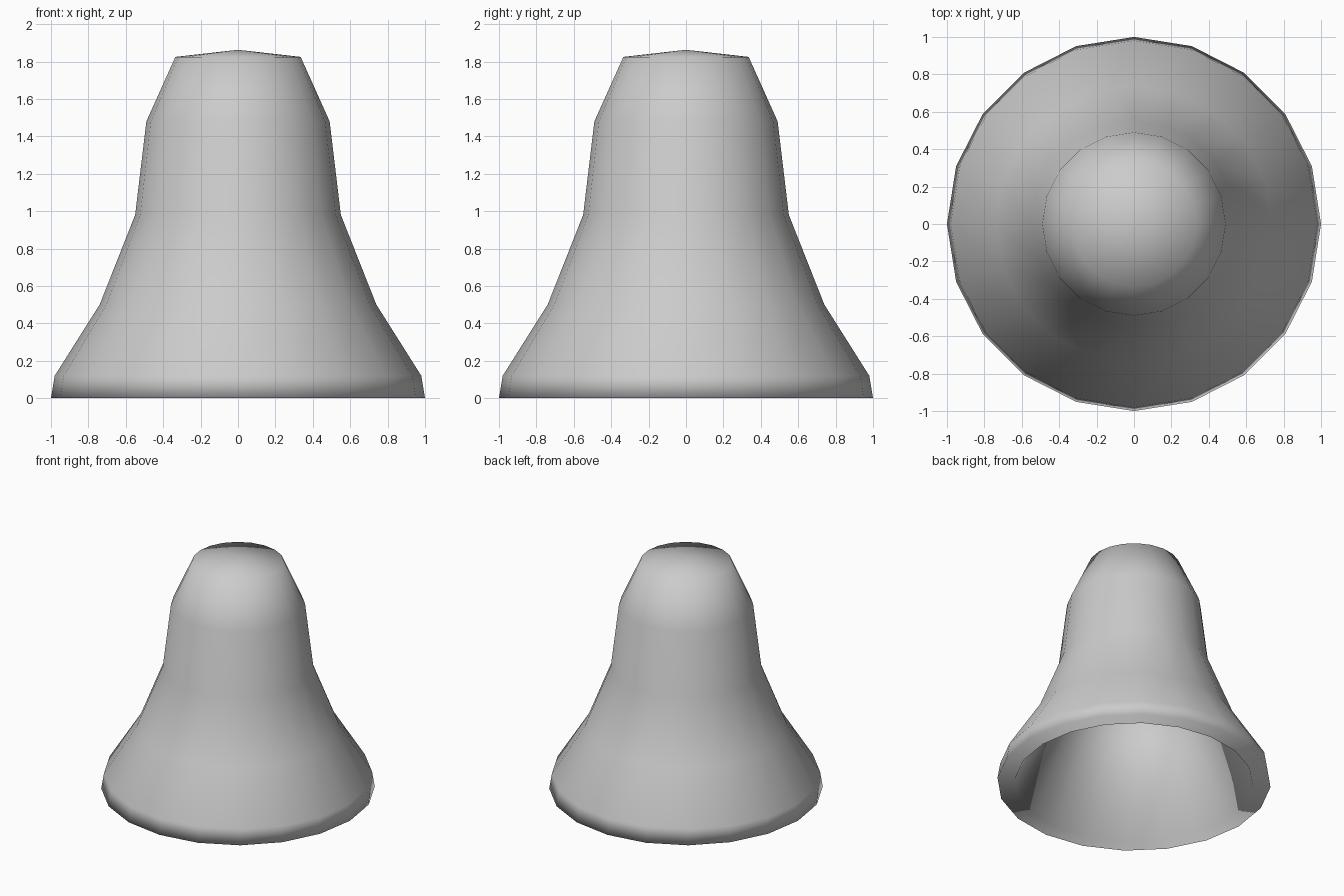
import bpy, bmesh, math

if "Cube" in bpy.data.objects:
    bpy.data.objects.remove(bpy.data.objects["Cube"])

SIDES = 20
# outer outline from lip to crown, with a narrow flat rim first: (radius, height)
PROFILE = [(0.87, 0.0), (1.0, 0.0), (0.98, 0.12), (0.74, 0.5), (0.55, 0.98), (0.49, 1.48), (0.335, 1.825)]
OUTER_TIP, INNER_TIP = 1.863, 1.75

grey = bpy.data.materials.new("bell grey")
grey.diffuse_color = (0.6, 0.6, 0.6, 1)
grey.use_nodes = True
grey.node_tree.nodes["Principled BSDF"].inputs["Base Color"].default_value = grey.diffuse_color

bm = bmesh.new()


def ring(r, z):
    return [bm.verts.new((r * math.cos(2 * math.pi * i / SIDES),
                          r * math.sin(2 * math.pi * i / SIDES), z)) for i in range(SIDES)]


def skin(lo, hi):
    for i in range(SIDES):
        j = (i + 1) % SIDES
        bm.faces.new((lo[i], lo[j], hi[j], hi[i]))


def cone(base, z):
    tip = bm.verts.new((0, 0, z))
    for i in range(SIDES):
        bm.faces.new((base[i], base[(i + 1) % SIDES], tip))


rings = [ring(r, z) for r, z in PROFILE]
for lo, hi in zip(rings, rings[1:]):
    skin(lo, hi)

# shallow cone closing the crown, tall cone hollowing the inside
cone(rings[-1], OUTER_TIP)
cone(rings[0], INNER_TIP)

for f in bm.faces:
    f.smooth = True
mesh = bpy.data.meshes.new("bell_shell")
bm.to_mesh(mesh)
bm.free()
mesh.materials.append(grey)
bpy.context.collection.objects.link(bpy.data.objects.new("bell_shell", mesh))
